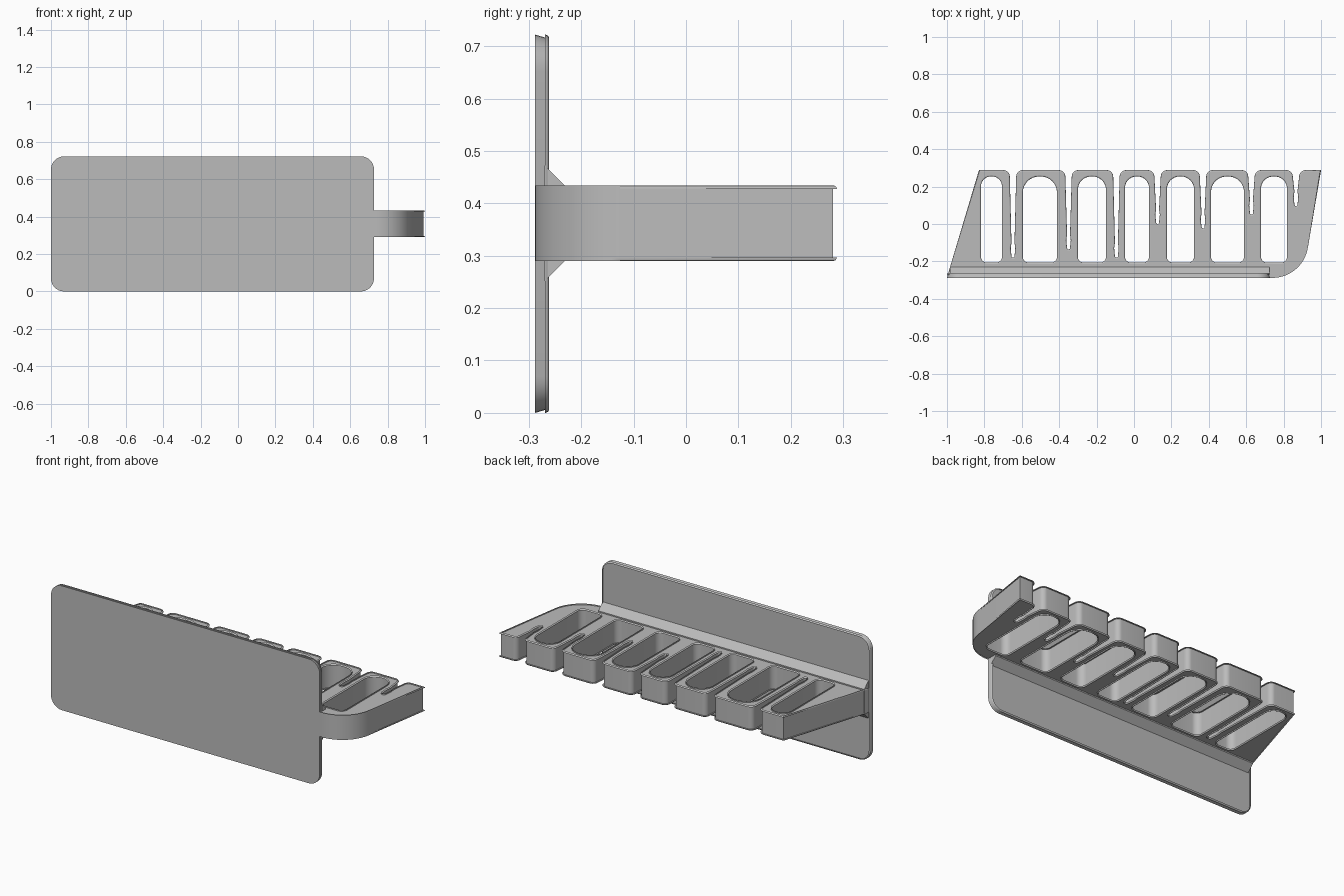
import bpy, bmesh
from math import sin, cos, pi, radians
from mathutils import Vector

cube = bpy.data.objects.get("Cube")
if cube:
    bpy.data.objects.remove(cube, do_unlink=True)

grey = bpy.data.materials.new("grey_plastic")
grey.use_nodes = True
GREY = (0.5, 0.5, 0.5, 1)
grey.diffuse_color = GREY
grey.node_tree.nodes["Principled BSDF"].inputs["Base Color"].default_value = GREY


def arc(cx, cy, r, start, end, steps=8):
    """Points on an arc, angles in degrees."""
    angles = [radians(start + (end - start) * i / steps) for i in range(steps + 1)]
    return [(cx + r * cos(a), cy + r * sin(a)) for a in angles]


def rounded_rect(x0, x1, y0, y1, r_low, r_high):
    """Counter-clockwise rectangle with separate low and high corner radii."""
    return (arc(x0 + r_low, y0 + r_low, r_low, 180, 270)
            + arc(x1 - r_low, y0 + r_low, r_low, 270, 360)
            + arc(x1 - r_high, y1 - r_high, r_high, 0, 90)
            + arc(x0 + r_high, y1 - r_high, r_high, 90, 180))


def inset(loop, amount, fixed=()):
    """Move a loop towards the material on its left, keeping fixed points."""
    result = []
    for i, p in enumerate(loop):
        if p in fixed:
            result.append(p)
            continue
        here = Vector(p)
        a = (here - Vector(loop[i - 1])).normalized()
        b = (Vector(loop[(i + 1) % len(loop)]) - here).normalized()
        na, nb = Vector((-a.y, a.x)), Vector((-b.y, b.x))
        move = (na + nb) / max(0.4, 1 + na.dot(nb))
        result.append(tuple(here + move * amount))
    return result


def solid(name, loops, place, low, high, r_low=0, r_high=0, fixed=()):
    """Extrude loops from low to high with rounded rims; place maps to 3D."""
    quarter = [i * pi / 8 for i in range(5)]
    levels = [(low + r_low * (1 - sin(a)), r_low * (1 - cos(a)))
              for a in quarter] if r_low else [(low, 0)]
    levels += [(high - r_high * (1 - sin(a)), r_high * (1 - cos(a)))
               for a in reversed(quarter)] if r_high else [(high, 0)]
    bm = bmesh.new()
    caps = [[], []]
    for loop in loops:
        rings = [[bm.verts.new(place(x, y, h)) for x, y in inset(loop, d, fixed)]
                 for h, d in levels]
        n = len(loop)
        for lower, upper in zip(rings, rings[1:]):
            for i in range(n):
                j = (i + 1) % n
                bm.faces.new((lower[i], lower[j], upper[j], upper[i]))
        for cap, ring in zip(caps, (rings[0], rings[-1])):
            cap += [bm.edges.get((ring[i], ring[(i + 1) % n])) for i in range(n)]
    for cap in caps:
        bmesh.ops.triangle_fill(bm, use_beauty=True, edges=cap)
    bmesh.ops.recalc_face_normals(bm, faces=bm.faces[:])
    mesh = bpy.data.meshes.new(name)
    bm.to_mesh(mesh)
    bm.free()
    mesh.materials.append(grey)
    obj = bpy.data.objects.new(name, mesh)
    bpy.context.collection.objects.link(obj)
    bpy.ops.object.select_all(action='DESELECT')
    obj.select_set(True)
    bpy.context.view_layer.objects.active = obj
    bpy.ops.object.shade_smooth_by_angle(angle=radians(30))
    return obj


FRONT, BACK = -0.288, 0.288
SHELF_LOW, SHELF_HIGH = 0.29, 0.434

# Front plate
solid("front_plate", [rounded_rect(-1, 0.727, 0, 0.722, 0.07, 0.07)],
      lambda x, z, y: (x, y, z), FRONT, -0.261, 0, 0.008)


# Tapered slot with rounded lips and a small bulb at its end
def slot(c, tip):
    lip, half = 0.035, 0.017
    right = arc(half + lip, BACK - lip, lip, 90, 180)
    right += [(0.008, tip + 0.08), (0.012, tip + 0.05)]
    left = [(-x, y) for x, y in reversed(right)]
    points = right + arc(0, tip + 0.008, 0.008, 0, -180) + left
    return [(c + x, y) for x, y in points]


# Shelf outline: curved right end, slots along the back, slanted left end
sides = [(-0.997, -0.275), (0.72, -0.275), (0.72, FRONT)]
sides += arc(0.74, FRONT + 0.192, 0.192, -90, -9, 16)
outline = sides + [(1.0, BACK)]
slots = [(0.866, 0.094), (0.628, 0.05), (0.369, -0.024), (0.126, 0.0),
         (-0.094, -0.18), (-0.35, -0.136), (-0.647, -0.18)]
for centre, tip in slots:
    outline += slot(centre, tip)
outline.append((-0.829, BACK))

# Through holes
spans = [(-0.818, -0.706), (-0.594, -0.412), (-0.3, -0.15), (-0.048, 0.08),
         (0.176, 0.321), (0.412, 0.588), (0.679, 0.818)]
holes = [rounded_rect(x0, x1, -0.206, 0.254, 0.03, 0.47 * (x1 - x0))[::-1]
         for x0, x1 in spans]

solid("slotted_shelf", [outline] + holes, lambda x, y, z: (x, y, z),
      SHELF_LOW, SHELF_HIGH, 0.007, 0.007, fixed=sides)

# Sloped brace joining shelf and plate above and below
brace = [(-0.27, SHELF_LOW - 0.039), (-0.231, SHELF_LOW),
         (-0.231, SHELF_HIGH), (-0.27, SHELF_HIGH + 0.039)]
solid("corner_brace", [brace], lambda y, z, x: (x, y, z), -0.984, 0.725)
